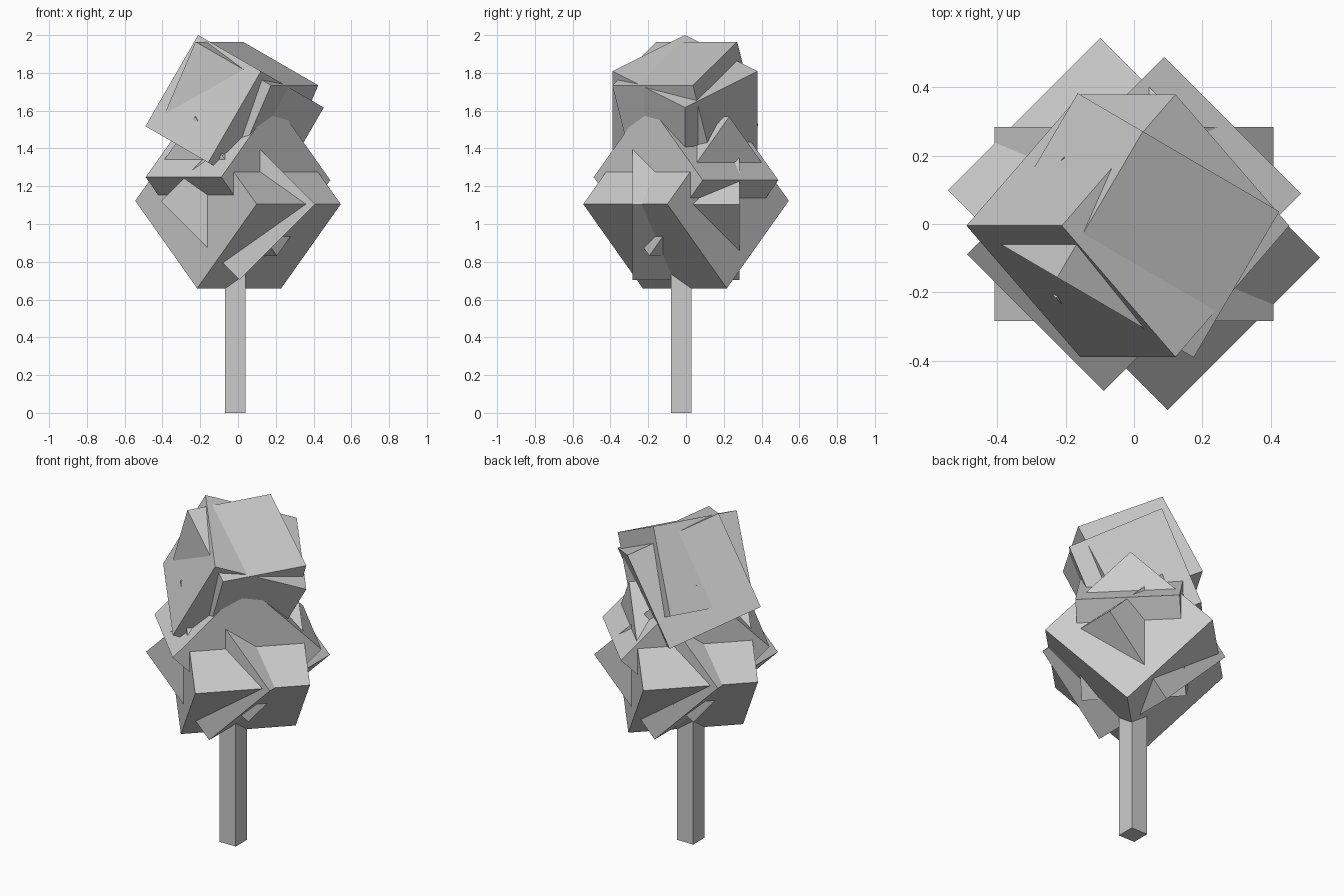
import bpy
from math import radians
from mathutils import Matrix

if "Cube" in bpy.data.objects:
    bpy.data.objects.remove(bpy.data.objects["Cube"])


def block(name, size, centre, tilt=0, turn=0):
    """Box tilted about Y, then turned about Z."""
    bpy.ops.mesh.primitive_cube_add(size=1)
    ob = bpy.context.object
    ob.name = name
    rot = Matrix.Rotation(radians(turn), 4, 'Z') @ Matrix.Rotation(radians(tilt), 4, 'Y')
    ob.data.transform(Matrix.Translation(centre) @ rot @ Matrix.Diagonal((*size, 1)))
    return ob


# Trunk
block("trunk", (0.108, 0.108, 0.85), (-0.014, -0.025, 0.425))

# Lower foliage: three edge-standing blocks turned around the trunk
for name, side, z, turn in (("lower_foliage_large", 0.63, 1.114, -45),
                            ("lower_foliage_middle", 0.566, 1.24, 45),
                            ("lower_foliage_small", 0.566, 1.112, 0)):
    block(name, (side, side, side * 1.04), (0, 0, z), -45, turn)

# Upper foliage: one block turned on its axis then leaned, one leaned then turned
crown = block("upper_foliage_front", (0.543, 0.543, 0.558), (0, 0, 0), 0, 45)
crown.data.transform(Matrix.Translation((-0.018, -0.005, 1.567)) @ Matrix.Rotation(radians(30), 4, 'Y'))
block("upper_foliage_back", (0.495, 0.495, 0.517), (0.005, -0.004, 1.628), -63.5, -30.4)
